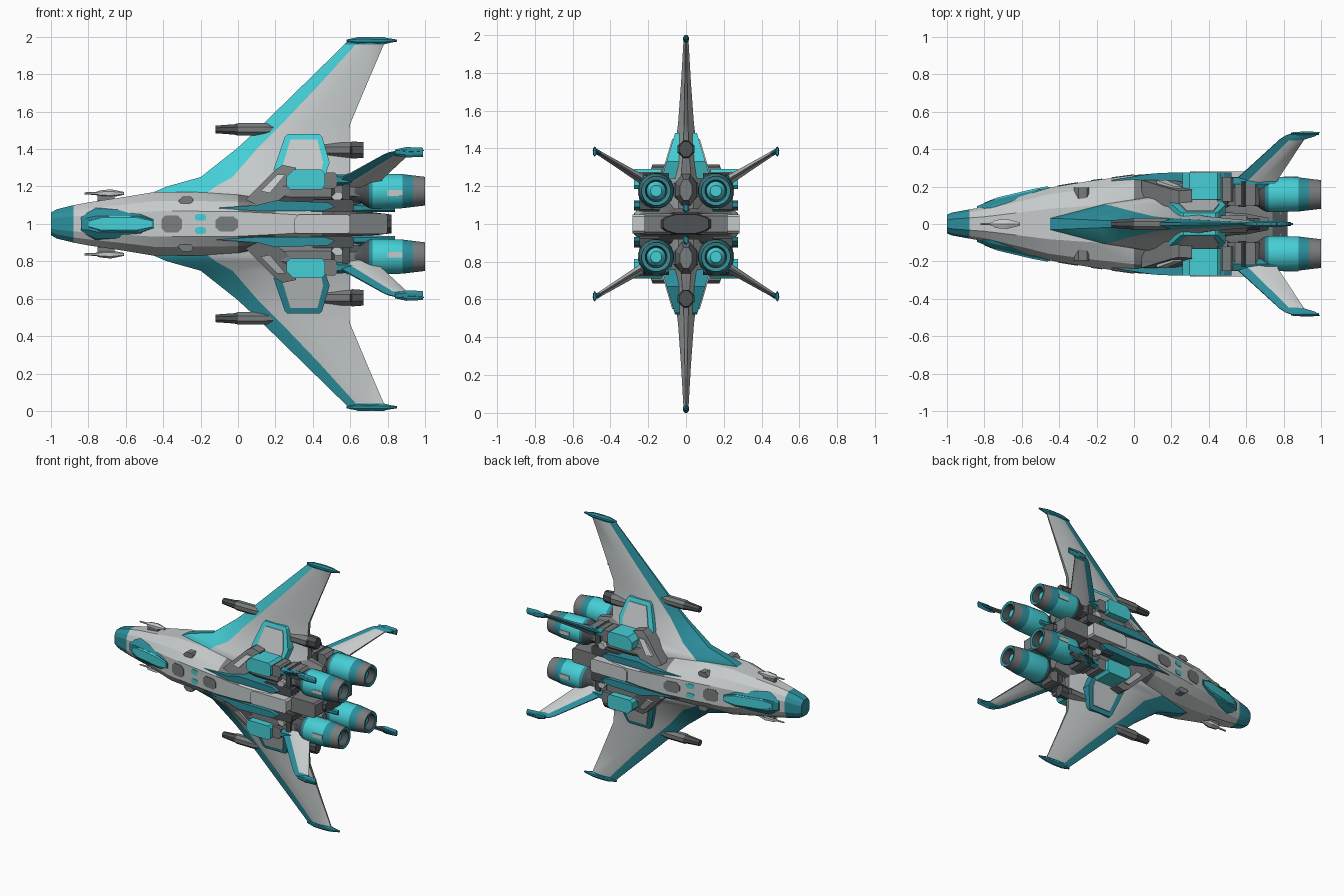
import bpy, bmesh, math
from mathutils import Vector

if "Cube" in bpy.data.objects:
    bpy.data.objects.remove(bpy.data.objects["Cube"])

COLS = [("light_grey", (.56, .59, .59)), ("mid_grey", (.19, .20, .205)), ("dark_grey", (.075, .085, .09)),
        ("teal", (.025, .27, .33)), ("cyan", (.06, .62, .67))]
LIGHT, MID, DARK, TEAL, CYAN = range(5)
MATS = []
for n, c in COLS:
    m = bpy.data.materials.new(n)
    m.diffuse_color = (*c, 1)
    m.use_nodes = True
    m.node_tree.nodes["Principled BSDF"].inputs["Base Color"].default_value = m.diffuse_color
    MATS.append(m)


# Core builder: skin a list of closed rings; colour is a number or rule(i, j, centre); z is measured from the axis
def skin(name, rings, mat, smooth=None):
    bm = bmesh.new()
    vs = [[bm.verts.new((p[0], p[1], p[2] + 1)) for p in r] for r in rings]
    n = len(rings[0])
    todo = [([vs[i][j], vs[i][(j + 1) % n], vs[i + 1][(j + 1) % n], vs[i + 1][j]], i, j)
            for i in range(len(rings) - 1) for j in range(n)]
    todo += [(vs[0], 0, -1), (vs[-1], len(rings) - 1, -1)]
    for f, i, j in todo:
        face = bm.faces.new(f)
        c = face.calc_center_median() - Vector((0, 0, 1))
        face.material_index = mat(i, j, c) if callable(mat) else mat
    bmesh.ops.recalc_face_normals(bm, faces=bm.faces)
    me = bpy.data.meshes.new(name)
    bm.to_mesh(me)
    bm.free()
    for m in MATS:
        me.materials.append(m)
    ob = bpy.data.objects.new(name, me)
    bpy.context.collection.objects.link(ob)
    if smooth:
        bpy.ops.object.select_all(action='DESELECT')
        ob.select_set(True)
        bpy.context.view_layer.objects.active = ob
        bpy.ops.object.shade_smooth_by_angle(angle=math.radians(smooth))
    return ob


def circle(n):
    return [(math.cos(2 * math.pi * (k + .5) / n), math.sin(2 * math.pi * (k + .5) / n)) for k in range(n)]


# Loft along x: sections are (x, half y, half z)
def loft(name, secs, shape, mat, cy=0, cz=0, smooth=None):
    return skin(name, [[(x, cy + hy * a, cz + hz * b) for a, b in shape] for x, hy, hz in secs], mat, smooth)


# Side-view outline extruded between two y values (numbers or functions of x, z)
def prism(name, pts, y0, y1, mat, sy=1, sz=1):
    g = lambda y, x, z: y(x, z) if callable(y) else y
    return skin(name, [[(x, sy * g(y, x, z), sz * z) for x, z in pts] for y in (y0, y1)], mat)


def box(name, x0, x1, y0, y1, z0, z1, mat, sy=1, sz=1, bev=.012):
    pts = [(x0, z0 + bev), (x0 + bev, z0), (x1 - bev, z0), (x1, z0 + bev),
           (x1, z1 - bev), (x1 - bev, z1), (x0 + bev * 2, z1), (x0, z1 - bev * 2)]
    return prism(name, pts, y0, y1, mat, sy, sz)


# Wing surface: stations are (span, leading x, band x, trailing x, half thickness)
def wing(name, stations, root, d, nrm, mat):
    rings = []
    for s, xl, xb, xt, t in stations:
        xm = xb + (xt - xb) * .4
        prof = [(xl, .2), (xb, .7), (xm, 1), (xt, .25), (xt, -.25), (xm, -1), (xb, -.7), (xl, -.2)]
        rings.append([(x, root[0] + d[0] * s + nrm[0] * t * k, root[1] + d[1] * s + nrm[1] * t * k) for x, k in prof])
    return skin(name, rings, mat, 25)


# Fuselage
HULL = [(-1, .05, .06), (-.97, .062, .078), (-.88, .078, .10), (-.8, .092, .115), (-.6, .15, .145),
        (-.45, .195, .17), (-.25, .228, .17), (0, .262, .165), (.2, .275, .14), (.45, .265, .10),
        (.52, .2, .07), (.74, .17, .06), (.82, .12, .05)]
SHAPE = [(1, -.4), (1, .4), (.82, .72), (.42, 1), (-.42, 1), (-.82, .72),
         (-1, .4), (-1, -.4), (-.82, -.72), (-.42, -1), (.42, -1), (.82, -.72)]


def hull_mat(i, j, c):
    if c.x < -.86:
        return TEAL
    if c.x > .47:
        return MID if c.x < .76 else DARK
    if c.x > -.05 and abs(c.z) > .08:
        return MID
    return LIGHT


loft("fuselage", HULL, SHAPE, hull_mat, smooth=22)


def hull_y(x, off=0.004):
    for a, b in zip(HULL, HULL[1:]):
        if a[0] <= x <= b[0]:
            return a[1] + (b[1] - a[1]) * (x - a[0]) / (b[0] - a[0]) + off


# Cockpit frames and canopies on both flat sides
loft("canopy_frame", [(-.84, .095, .06), (-.76, .128, .105), (-.52, .183, .105), (-.45, .198, .05)],
     SHAPE, TEAL, smooth=20)
loft("canopy", [(-.80, .115, .035), (-.73, .142, .083), (-.54, .187, .083), (-.46, .202, .04)],
     SHAPE, CYAN, smooth=20)

for sy in (-1, 1):
    # Hull ports and small lights
    for k, (x, z, rx, rz, m) in enumerate([(-.355, 0, .055, .045, MID), (-.06, 0, .06, .04, MID),
                                           (-.2, .035, .03, .018, CYAN), (-.2, -.035, .03, .018, CYAN)]):
        pts = [(x + rx * a, z + rz * b) for a, b in
               ((-1, -.5), (-.6, -1), (.6, -1), (1, -.5), (1, .5), (.6, 1), (-.6, 1), (-1, .5))]
        prism(f"hull_port_{k}", pts, lambda x, z: hull_y(x, -.005), lambda x, z: hull_y(x, .004), m, sy)
    # Raised tail panel
    box("tail_panel", .3, .6, .1, .282, -.05, .05, LIGHT, sy)
    box("tail_block", .58, .8, .05, .22, -.055, .055, MID, sy)

# Main wings, guns, pods, antennae above and below
WING = [(.08, -.46, -.2, .6, .16), (.17, -.45, -.16, .6, .15), (.20, -.38, -.12, .6, .14),
        (.25, -.2, -.03, .6, .105), (.40, -.01, .10, .6, .06), (.45, .045, .15, .595, .052),
        (.53, .13, .23, .598, .042), (.75, .355, .44, .69, .026), (.96, .57, .63, .78, .014),
        (.975, .585, .64, .84, .014), (1.0, .64, .67, .78, .008)]
for sz in (-1, 1):
    def wing_mat(i, j, c):
        if abs(c.z) > .955:
            return TEAL
        if j in (0, 6, 7):
            near_root = sz < 0 and .5 < abs(c.z) < .6
            return CYAN if (c.y < -.003 and sz > 0) or near_root else TEAL
        return MID if j == 3 else LIGHT
    wing("main_wing", WING, (0, 0), (0, sz), (1, 0), wing_mat)
    loft("wing_tip_cap", [(.58, .006, .006), (.64, .018, .02), (.78, .018, .018), (.85, .005, .006)],
         circle(8), TEAL, 0, sz * .98)
    loft("wing_gun", [(-.12, .022, .022), (-.02, .03, .03), (.0, .036, .036), (.14, .036, .036), (.3, .01, .01)],
         circle(8), lambda i, j, c: DARK if c.x < 0 else MID, 0, sz * .505)
    loft("wing_pod", [(.3, .02, .02), (.4, .05, .045), (.6, .05, .045), (.61, .036, .05), (.67, .036, .045)],
         circle(8), lambda i, j, c: MID if c.x < .6 else DARK, 0, sz * .395)
    loft("nose_antenna", [(-.82, .006, .006), (-.76, .008, .008), (-.74, .025, .016), (-.68, .03, .022), (-.61, .01, .008)],
         circle(6), LIGHT, 0, sz * .163)
    loft("antenna_mount", [(-.75, .012, .03), (-.66, .02, .03)], circle(6), MID, 0, sz * .14)
    # Dorsal spar running to the tail
    loft("tail_spar", [(.2, .09, .10), (.6, .06, .09), (.72, .035, .06)], circle(8), MID, 0, sz * .18)
    loft("spar_stripe", [(-.05, .02, .03), (.4, .025, .03), (.84, .012, .02)], circle(6), TEAL, 0, sz * .085)

# Four mirrored engine groups
R16 = circle(16)
for sy in (-1, 1):
    for sz in (-1, 1):
        cy, cz = sy * .158, sz * .175

        def eng_mat(i, j, c):
            if i in (0, 1, 2):
                return DARK
            if i == 3 or i == 5:
                return TEAL
            return {4: CYAN, 6: MID, 7: TEAL, 8: DARK}.get(i, CYAN)
        loft("engine_nozzle", [(x, r, r) for x, r in ((.58, .05), (.66, .065), (.68, .08), (.70, .092), (.72, .097),
                                                      (.88, .093), (.935, .086), (1.0, .078), (.995, .058),
                                                      (.93, .05), (.96, .03))], R16, eng_mat, cy, cz, 30)
        # Pale marks around the nozzle shell
        prism("nozzle_mark", [(.8, .15), (.88, .15), (.88, .18), (.8, .18)], .2, .254, LIGHT, sy, sz)
        # Engine core and machinery
        loft("engine_core", [(.2, .05, .06), (.28, .07, .08), (.5, .075, .08), (.52, .06, .065), (.68, .06, .065)],
             circle(8), lambda i, j, c: MID if c.x < .5 else DARK, cy, cz)
        box("engine_box", .26, .465, .13, .275, .185, .29, CYAN, sy, sz, .018)
        box("engine_collar", .45, .53, .12, .25, .19, .275, MID, sy, sz)
        box("machinery_block", .50, .67, .10, .215, .15, .262, MID, sy, sz, .02)
        box("machinery_rib", .56, .60, .09, .228, .12, .27, DARK, sy, sz)
        box("lower_duct", .38, .62, .14, .245, .065, .13, DARK, sy, sz)
        box("duct_light", .5, .56, .2, .25, .13, .17, LIGHT, sy, sz)
        # Diagonal intake shoulder with lighter lip
        ys = lambda x, z: .235 - max(0, z - .15) * .35
        prism("intake_shoulder", [(.04, .13), (.2, .29), (.24, .315), (.31, .30), (.31, .2), (.2, .11), (.1, .10)],
              .04, ys, MID, sy, sz)
        prism("intake_panel", [(.12, .175), (.21, .265), (.255, .265), (.17, .165)], .1,
              lambda x, z: ys(x, z) + .007, LIGHT, sy, sz)
        # Teal cheek strip along the hull shoulder
        prism("cheek_strip", [(-.12, .085), (.1, .10), (.2, .125), (.48, .115), (.52, .09), (.46, .07), (.1, .07)],
              .15, lambda x, z: .235 + min(.04, max(0, x + .12) * .16), TEAL, sy, sz)
        box("hull_vent", -.32, -.24, .12, .195, .11, .147, MID, sy, sz)
        # Framed wing hatch
        yh = lambda x, z: .058 + (.48 - z) * .3
        prism("hatch_frame", [(.19, .29), (.25, .465), (.265, .48), (.435, .48), (.45, .465), (.49, .33), (.46, .24), (.25, .24)],
              0, yh, TEAL if sz < 0 else CYAN, sy, sz)
        prism("hatch_panel", [(.235, .30), (.28, .45), (.425, .45), (.455, .33), (.44, .25), (.26, .25)],
              .02, lambda x, z: yh(x, z) + .006, LIGHT, sy, sz)
        # Tail fin
        d = Vector((sy * .27, sz * .165))
        nrm = Vector((-sy * .52, sz * .85))

        def fin_mat(i, j, c):
            if i >= 2 or j in (0, 6, 7):
                return TEAL
            return DARK if j == 3 else LIGHT
        wing("tail_fin", [(-.15, .48, .54, .76, .03), (.1, .55, .61, .77, .024), (.88, .78, .83, .91, .013),
                          (.95, .81, .86, .97, .014), (1.02, .86, .89, .995, .008)],
             (sy * .215, sz * .225), d, nrm, fin_mat)
        loft("fin_tip", [(.84, .008, .015), (.9, .012, .028), (.99, .008, .024)], circle(6), TEAL, sy * .483, sz * .383)
        loft("fin_root", [(.46, .03, .03), (.52, .04, .03), (.7, .03, .025), (.76, .015, .015)],
             circle(6), TEAL, sy * .215, sz * .235)
